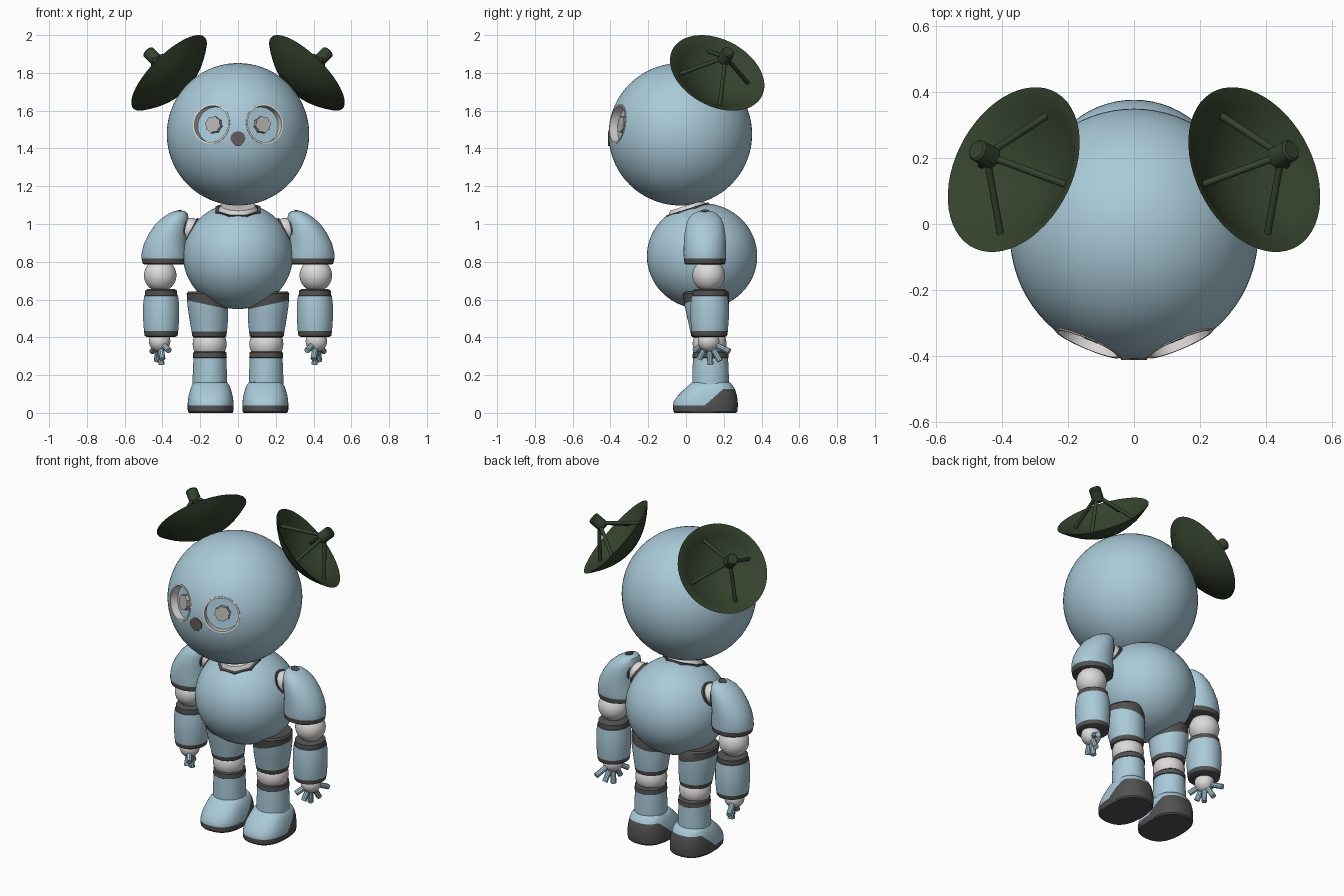
import bpy, bmesh
from math import sin, cos, pi, sqrt, radians
from mathutils import Vector, Matrix

if "Cube" in bpy.data.objects:
    bpy.data.objects.remove(bpy.data.objects["Cube"])


def material(name, rgb):
    m = bpy.data.materials.new(name)
    m.use_nodes = True
    m.diffuse_color = (*rgb, 1)
    m.node_tree.nodes["Principled BSDF"].inputs["Base Color"].default_value = (*rgb, 1)
    return m


BLUE = material("pale blue", (.40, .59, .69))
WHITE = material("off white", (.72, .70, .69))
DARK = material("dark grey", (.085, .083, .083))
GREEN = material("dark green", (.036, .055, .027))
NOSE = material("nose grey", (.13, .11, .11))
PUPIL = material("pupil grey", (.46, .45, .44))


def finish(bm, name, mats, mirror=False, rule=None):
    """Turn a bmesh into an object, colour it by rule and mirror it across x."""
    bmesh.ops.recalc_face_normals(bm, faces=bm.faces)
    if rule:
        for f in bm.faces:
            f.material_index = int(rule(f.calc_center_median()))
    me = bpy.data.meshes.new(name)
    bm.to_mesh(me)
    bm.free()
    ob = bpy.data.objects.new(name, me)
    bpy.context.collection.objects.link(ob)
    for m in mats:
        me.materials.append(m)
    if mirror:
        ob.modifiers.new("Mirror", 'MIRROR')
    return ob


def frame(origin, axis):
    return Matrix.Translation(origin) @ Vector(axis).to_track_quat('Z', 'Y').to_matrix().to_4x4()


def loft(name, rings, mats, mirror=False, mat=None, segs=40, rule=None,
         closed=False, power=1, star=1, cuts=()):
    """Skin elliptical rings (height, centre x, centre y, radius x, radius y)."""
    bm = bmesh.new()
    rows = []
    for h, cx, cy, rx, ry in rings:
        row = []
        for i in range(segs):
            a = 2 * pi * (i + .5) / segs
            k = star if i % 2 else 1
            c, s = cos(a), sin(a)
            x = abs(c) ** power * (1 if c > 0 else -1)
            y = abs(s) ** power * (1 if s > 0 else -1)
            row.append(bm.verts.new((cx + rx * x * k, cy + ry * y * k, h)))
        rows.append(row)
    for a, b in zip(rows, rows[1:] + rows[:1] if closed else rows[1:]):
        for i in range(segs):
            j = (i + 1) % segs
            bm.faces.new((a[i], a[j], b[j], b[i]))
    if not closed:
        bm.faces.new(rows[0])
        bm.faces.new(rows[-1])
    if mat:
        bm.transform(mat)
    for co, no in cuts:
        bmesh.ops.bisect_plane(bm, geom=bm.verts[:] + bm.edges[:] + bm.faces[:],
                               plane_co=co, plane_no=no)
    return finish(bm, name, mats, mirror, rule)


def spin(name, profile, origin, axis, colour, mirror=False, **kw):
    """Round part along an axis from (radius, height) points."""
    return loft(name, [(h, 0, 0, r, r) for r, h in profile], [colour], mirror,
                frame(origin, axis), **kw)


def rod(name, p, q, r, colour, mirror=False, segs=12):
    d = Vector(q) - Vector(p)
    return spin(name, [(r, 0), (r, d.length)], p, d, colour, mirror, segs=segs)


def tube(name, outer, inner, low, high, origin, axis, colour, mirror=False, segs=40):
    return spin(name, [(outer, low), (outer, high), (inner, high), (inner, low)],
                origin, axis, colour, mirror, segs=segs, closed=True)


def ball(name, centre, size, colour, mirror=False, segs=40):
    bm = bmesh.new()
    bmesh.ops.create_uvsphere(bm, u_segments=segs, v_segments=segs // 2, radius=1)
    bm.transform(Matrix.Translation(centre) @ Matrix.Diagonal((*size, 1)))
    return finish(bm, name, [colour], mirror)


def carve(target, cutter):
    """Subtract a cutter for good and discard it."""
    mod = target.modifiers.new("Cut", 'BOOLEAN')
    mod.object, mod.operation, mod.solver = cutter, 'DIFFERENCE', 'EXACT'
    bpy.context.view_layer.update()
    me = bpy.data.meshes.new_from_object(target.evaluated_get(bpy.context.evaluated_depsgraph_get()))
    target.modifiers.clear()
    target.data = me
    bpy.data.objects.remove(cutter)


# Head with two round eye sockets
skull = Vector((0, -.03, 1.475))
gaze = Vector((.385, -.91, .15)).normalized()
head = ball("head", skull, (.377, .38, .377), BLUE, segs=72)
for side in (1, -1):
    look = Vector((side * gaze.x, gaze.y, gaze.z))
    carve(head, spin("socket_cutter", [(.105, .32), (.105, .5)], skull, look, BLUE, segs=48))
tube("eye_rims", .106, .097, .316, .367, skull, gaze, WHITE, True, 48)
spin("pupils", [(.046, .318), (.046, .348)], skull, gaze, PUPIL, True, segs=16, star=.86)

# Nose: a rounded triangular plate
bm = bmesh.new()
outline = [(.04 * cos(a), .04 * sin(a)) for a in (pi * i / 10 for i in range(11))]
outline += [(-.035, -.015), (-.012, -.038), (.012, -.038), (.035, -.015)]
face = bm.faces.new([bm.verts.new((x, -.413, 1.451 + z)) for x, z in outline])
out = bmesh.ops.extrude_face_region(bm, geom=[face])["geom"]
bmesh.ops.translate(bm, vec=(0, .009, 0), verts=[v for v in out if isinstance(v, bmesh.types.BMVert)])
finish(bm, "nose", [NOSE])

# Dish ears with a feed horn on four struts
hub = Vector((.365, .165, 1.80))
n = Vector((.66, .35, .66)).normalized()
R, DEPTH, STEPS = .267, .115, 10
bowl = [(max(R * i / STEPS, .002), DEPTH * ((i / STEPS) ** 2 - 1)) for i in range(STEPS + 1)]
inside = [(r * .985, h + .012) for r, h in reversed(bowl[:-1])]
spin("dish_ears", bowl + inside, hub, n, GREEN, True, segs=56)
spin("dish_feeds", [(.02, .085), (.034, .1), (.034, .165), (.028, .172)], hub, n, GREEN, True, segs=20)
e1 = Vector((-n.y, n.x, 0)).normalized()
e2 = n.cross(e1)
for k in range(4):
    t = radians(90 * k - 10)
    foot = hub - n * .05 + (e1 * cos(t) + e2 * sin(t)) * .2
    rod("dish_strut", hub + n * .125, foot, .011, GREEN, True)

# Torso with a tilted octagonal neck opening
chest = Vector((0, .085, .83))
lean = Vector((0, -.3, .95)).normalized()
torso = ball("torso", chest, (.29, .292, .28), BLUE, segs=64)
carve(torso, spin("neck_cutter", [(.126, .2), (.126, .4)], chest, lean, BLUE, segs=8))
tube("collar", .128, .113, .2, .262, chest, lean, DARK, segs=8)
spin("neck", [(.114, .19), (.114, .245), (.09, .28)], chest, lean, WHITE, segs=32)

# Shoulder joints
shoulder = Vector((.25, .1, .97))
ball("shoulder_joints", shoulder, (.062, .062, .062), WHITE, True, 32)
tube("shoulder_sockets", .072, .055, -.03, .0, shoulder, (.86, 0, .45), DARK, True)
tube("sleeve_openings", .066, .05, .03, .06, shoulder, (1, 0, .1), DARK, True)

# Upper arms: leaning domes with a dark hem
loft("upper_arms", [
    (.785, .388, .1, .105, .10), (.79, .388, .1, .117, .108), (.818, .389, .1, .122, .112),
    (.85, .389, .1, .121, .113), (.90, .384, .1, .113, .112), (.95, .37, .1, .102, .108),
    (1.0, .35, .1, .087, .099), (1.035, .33, .1, .068, .084), (1.058, .315, .1, .047, .06),
    (1.068, .308, .1, .026, .035)], [BLUE, DARK], True, rule=lambda c: c.z < .815)
rod("shoulder_caps", (.315, .1, 1.04), (.322, .1, 1.071), .023, DARK, True, 20)

# Elbows, forearms, wrists and fingers
ball("elbows", (.412, .12, .728), (.086, .086, .086), WHITE, True)
loft("forearms", [(z, .407, .125, r, r + .006) for z, r in (
    (.402, .075), (.408, .087), (.433, .091), (.50, .096), (.57, .096), (.62, .09),
    (.622, .086), (.648, .084), (.656, .07))],
    [BLUE, DARK], True, rule=lambda c: c.z < .432 or c.z > .62)
wrist = Vector((.415, .12, .38))
ball("wrists", wrist, (.057, .057, .057), WHITE, True, 28)
for tip in ((.40, .07, .285), (.405, .13, .255), (.43, .18, .275), (.365, .045, .33), (.455, .23, .325)):
    rod("finger", wrist, tip, .016, BLUE, True, 10)

# Thighs with a slanted dark top and dark hem
loft("thighs", [
    (.40, .152, .12, .083, .083), (.405, .152, .12, .09, .092), (.43, .152, .12, .094, .097),
    (.50, .155, .115, .103, .108), (.57, .16, .11, .108, .118), (.632, .162, .105, .11, .122),
    (.642, .162, .105, .102, .115)], [BLUE, DARK], True,
    cuts=[((.15, 0, .57), (-.22, 0, 1))],
    rule=lambda c: c.z < .428 or c.z > .57 + (c.x - .15) * .22)

# Knees and shins
ball("knees", (.15, .125, .365), (.09, .09, .09), WHITE, True)
loft("shins", [(z, .149, .13, r, r + .006) for z, r in (
    (.13, .091), (.20, .091), (.29, .087), (.292, .09), (.32, .088), (.33, .075))],
    [BLUE, DARK], True, rule=lambda c: c.z > .29)


# Boots: dark sole that rises around the heel
def boot_ring(z, toe, heel, half):
    return (z, .145, (toe + heel) / 2, half, (heel - toe) / 2)


loft("boots", [
    boot_ring(0, -.06, .265, .115), boot_ring(.008, -.067, .272, .121),
    boot_ring(.038, -.07, .275, .122), boot_ring(.06, -.065, .274, .121),
    boot_ring(.09, -.045, .27, .117), boot_ring(.12, -.015, .262, .109),
    boot_ring(.145, .012, .248, .1), boot_ring(.16, .03, .235, .088),
    boot_ring(.165, .05, .22, .07)], [BLUE, DARK], True, segs=48, power=.8,
    cuts=[((0, .1, .04), (0, -.89, 1)), ((0, 0, .127), (0, 0, 1))],
    rule=lambda c: c.z < .038 or c.z < min(.127, .04 + (c.y - .1) * .89))

# Smooth shading with crisp edges
for ob in bpy.context.view_layer.objects:
    ob.select_set(ob.type == 'MESH')
bpy.context.view_layer.objects.active = head
bpy.ops.object.shade_smooth_by_angle(angle=radians(35))
